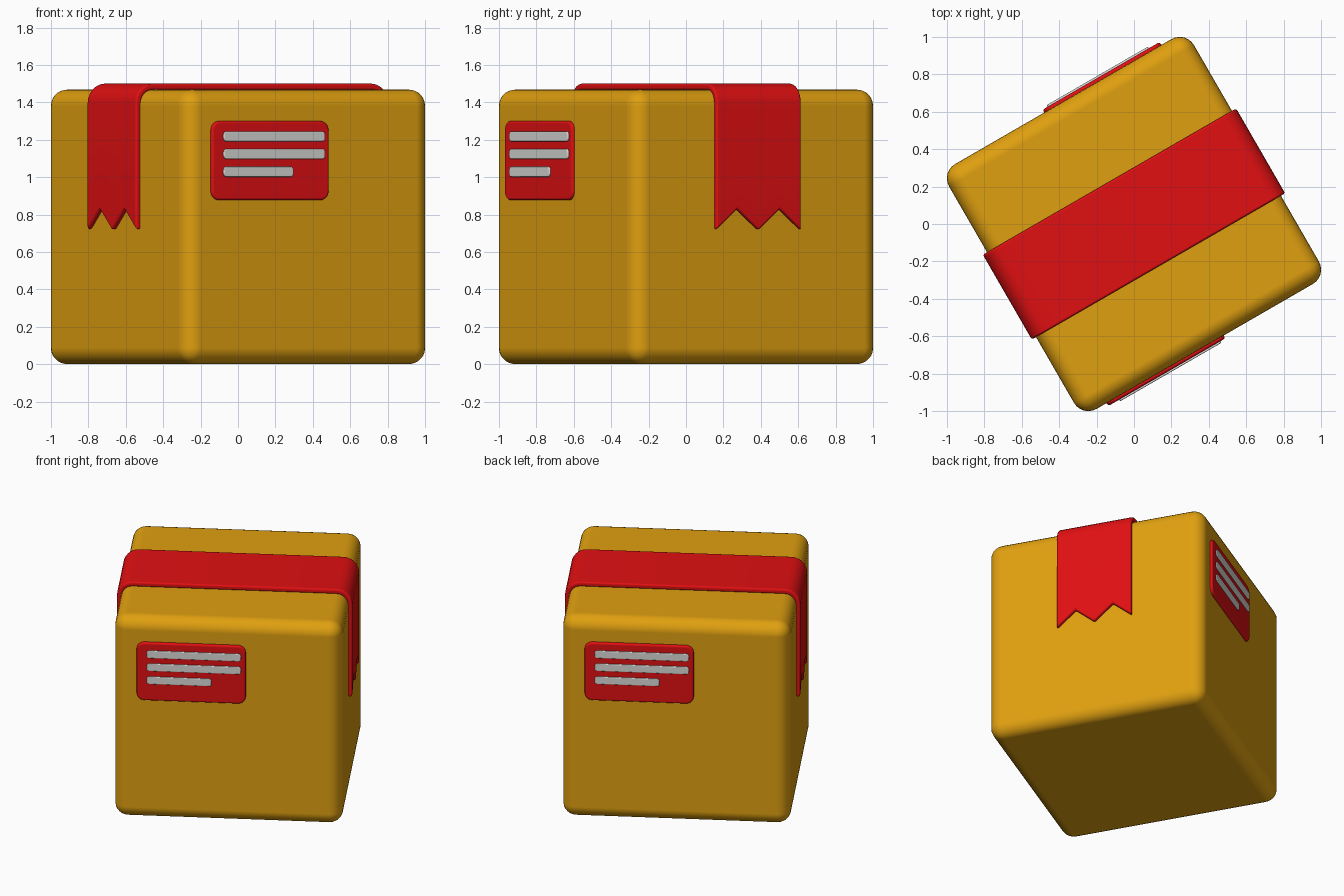
import bpy, bmesh, math
from mathutils import Matrix, Vector

if "Cube" in bpy.data.objects:
    bpy.data.objects.remove(bpy.data.objects["Cube"])

TURN = math.radians(30)      # the parcel stands turned about z
HALF, TOP, ROUND = 0.756, 1.468, 0.088


def material(name, rgb):
    m = bpy.data.materials.new(name)
    m.diffuse_color = (*rgb, 1)
    m.use_nodes = True
    m.node_tree.nodes["Principled BSDF"].inputs["Base Color"].default_value = m.diffuse_color
    return m


CARD = material("cardboard gold", (0.74, 0.35, 0.005))
RED = material("tape red", (0.75, 0.005, 0.006))
GREY = material("print grey", (0.70, 0.70, 0.68))


def finish(bm, name, mat, turn, bevel, segments, thickness=0):
    bmesh.ops.recalc_face_normals(bm, faces=bm.faces)
    for f in bm.faces:
        f.smooth = True
    mesh = bpy.data.meshes.new(name)
    bm.to_mesh(mesh)
    bm.free()
    mesh.materials.append(mat)
    ob = bpy.data.objects.new(name, mesh)
    bpy.context.collection.objects.link(ob)
    ob.matrix_world = Matrix.Rotation(turn, 4, 'Z')
    if thickness:
        s = ob.modifiers.new("thickness", 'SOLIDIFY')
        s.thickness, s.offset = thickness, -1
    b = ob.modifiers.new("rounding", 'BEVEL')
    b.width, b.segments = bevel, segments
    b.limit_method, b.angle_limit = 'ANGLE', math.radians(40)
    b.harden_normals = True
    return ob


def plate(name, mat, turn, x0, x1, z0, z1, y_out, depth, radius, bevel):
    """Rounded rectangle standing on the front face, thickened backwards."""
    bm = bmesh.new()
    pts = []
    for cx, cz, start in ((x1 - radius, z1 - radius, 0), (x0 + radius, z1 - radius, 90),
                          (x0 + radius, z0 + radius, 180), (x1 - radius, z0 + radius, 270)):
        for i in range(6):
            a = math.radians(start + 18 * i)
            pts.append((cx + radius * math.cos(a), y_out, cz + radius * math.sin(a)))
    face = bm.faces.new([bm.verts.new(p) for p in pts])
    ext = bmesh.ops.extrude_face_region(bm, geom=[face])
    moved = [v for v in ext["geom"] if isinstance(v, bmesh.types.BMVert)]
    bmesh.ops.translate(bm, vec=(0, depth, 0), verts=moved)
    # extrusion keeps the starting face as the second cap
    return finish(bm, name, mat, turn, bevel, 3)


# cardboard box with rounded edges
bm = bmesh.new()
bmesh.ops.create_cube(bm, size=1, matrix=Matrix.Translation((0, 0, TOP / 2))
                      @ Matrix.Diagonal((2 * HALF, 2 * HALF, TOP, 1)))
finish(bm, "cardboard_box", CARD, TURN, ROUND, 6)

# tape folded over the top, with zigzag cut ends
OUT, TAPE_TOP, R, W = 0.782, 1.5, 0.105, 0.262
right = [(OUT - R + R * math.cos(math.radians(a)), TAPE_TOP - R + R * math.sin(math.radians(a)))
         for a in range(0, 91, 15)]
path = right + [(-x, z) for x, z in reversed(right)]
bm = bmesh.new()
columns = []
for i in range(5):
    y = -W + i * W / 2
    tip = 0.83 if i % 2 else 0.718
    line = [(OUT, tip)] + path + [(-OUT, tip)]
    columns.append([bm.verts.new((x, y, z)) for x, z in line])
for a, b in zip(columns, columns[1:]):
    for j in range(len(a) - 1):
        bm.faces.new((a[j], a[j + 1], b[j + 1], b[j]))
bmesh.ops.recalc_face_normals(bm, faces=bm.faces)
bm.normal_update()
# make the strip face outwards so that it thickens towards the box
tape = finish(bm, "packing_tape", RED, TURN, 0.012, 3, 0.034)
if max(tape.data.polygons, key=lambda p: p.center.z).normal.z < 0:
    tape.data.flip_normals()

# address labels with printed lines on two opposite sides
for side, turn in (("front", TURN), ("back", TURN + math.pi)):
    plate(side + "_label", RED, turn, -0.606, 0.118, 0.877, 1.30, -0.774, 0.04, 0.05, 0.014)
    for n, (end, z) in enumerate(((0.088, 1.218), (0.088, 1.124), (-0.108, 1.029))):
        plate(f"{side}_label_line_{n + 1}", GREY, turn, -0.538, end,
              z - 0.027, z + 0.027, -0.784, 0.03, 0.018, 0.006)
